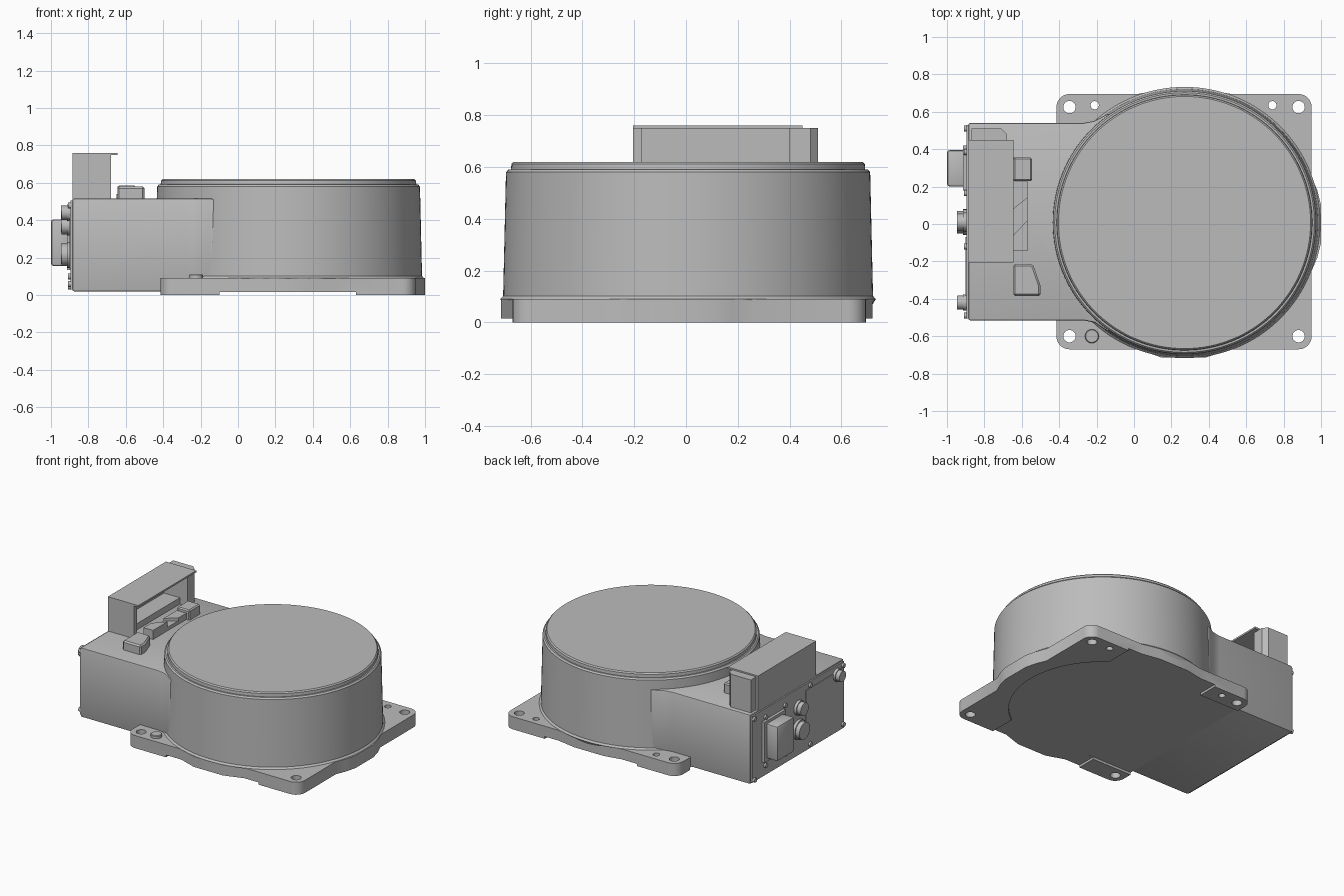
import bpy, bmesh, math
from mathutils import Matrix

if "Cube" in bpy.data.objects:
    bpy.data.objects.remove(bpy.data.objects["Cube"])

gray = bpy.data.materials.new("cast_gray")
gray.use_nodes = True
gray.diffuse_color = (0.5, 0.5, 0.5, 1)
gray.node_tree.nodes["Principled BSDF"].inputs["Base Color"].default_value = (0.5, 0.5, 0.5, 1)

CX, CY = 0.27, 0.008      # drum axis
PANEL_X = -0.885          # connector face of the side housing


def finish(name, bm):
    bmesh.ops.recalc_face_normals(bm, faces=bm.faces)
    mesh = bpy.data.meshes.new(name)
    bm.to_mesh(mesh)
    bm.free()
    mesh.materials.append(gray)
    ob = bpy.data.objects.new(name, mesh)
    bpy.context.collection.objects.link(ob)
    return ob


def prism(name, outline, z0, z1):
    bm = bmesh.new()
    face = bm.faces.new([bm.verts.new((x, y, z0)) for x, y in outline])
    top = bmesh.ops.extrude_face_region(bm, geom=[face])["geom"]
    verts = [g for g in top if isinstance(g, bmesh.types.BMVert)]
    bmesh.ops.translate(bm, verts=verts, vec=(0, 0, z1 - z0))
    return finish(name, bm)


def block(name, x, y, z):
    return prism(name, [(x[0], y[0]), (x[1], y[0]), (x[1], y[1]), (x[0], y[1])], *z)


def lathe(name, profile, x, y, sides=128):
    """Closed solid turned about a vertical axis from (radius, z) points."""
    bm = bmesh.new()
    rings = []
    for r, z in profile:
        rings.append([bm.verts.new((x + r * math.cos(a), y + r * math.sin(a), z))
                      for a in (math.tau * i / sides for i in range(sides))])
    for a, b in zip(rings, rings[1:]):
        for i in range(sides):
            j = (i + 1) % sides
            bm.faces.new((a[i], a[j], b[j], b[i]))
    bm.faces.new(rings[0])
    bm.faces.new(rings[-1])
    return finish(name, bm)


def stud(name, y, z, r, length, sides=24):
    """Cylinder standing out of the connector panel toward -x."""
    bm = bmesh.new()
    place = Matrix.Translation((PANEL_X - length / 2, y, z)) @ Matrix.Rotation(math.pi / 2, 4, 'Y')
    bmesh.ops.create_cone(bm, cap_ends=True, segments=sides, radius1=r, radius2=r,
                          depth=length, matrix=place)
    return finish(name, bm)


def modify(ob, kind, **settings):
    mod = ob.modifiers.new(kind.title(), kind)
    for key, value in settings.items():
        setattr(mod, key, value)
    bpy.context.view_layer.objects.active = ob
    bpy.ops.object.modifier_apply(modifier=mod.name)


def cut(ob, cutter):
    modify(ob, 'BOOLEAN', operation='DIFFERENCE', object=cutter, solver='EXACT')
    bpy.data.objects.remove(cutter)


def corner(x, y, r, start):
    return [(x + r * math.cos(a), y + r * math.sin(a))
            for a in (math.radians(start + 15 * i) for i in range(7))]


def bevel(ob, width, segments=2):
    modify(ob, 'BEVEL', width=width, segments=segments, limit_method='ANGLE')


# mounting plate: rounded square with shallow bulges on three sides
L, R, F, B, r = -0.415, 0.95, -0.67, 0.695, 0.07
outline = corner(L + r, F + r, r, 180)
outline += [(0.02, F), (0.15, -0.715), (0.38, -0.715), (0.52, F)]
outline += corner(R - r, F + r, r, 270)
outline += [(R, -0.25), (0.98, -0.18), (1.0, -0.1), (1.0, 0.1), (0.98, 0.18), (R, 0.25)]
outline += corner(R - r, B - r, r, 0)
outline += [(0.52, B), (0.38, 0.72), (0.15, 0.72), (0.02, B)]
outline += corner(L + r, B - r, r, 90)
plate = prism("mounting_plate", outline, 0, 0.09)

# relieved underside leaves feet at the corners
cut(plate, lathe("relief", [(0.61, -0.1), (0.61, 0.015)], CX, CY))
cut(plate, block("relief", (-0.1, 0.63), (-1, 1), (-0.1, 0.016)))
cut(plate, block("relief", (-1, -0.05), (-0.53, 0.55), (-0.1, 0.017)))

# bolt and dowel holes
for x, y, rad in [(-0.345, 0.625, 0.033), (0.88, 0.625, 0.033), (-0.345, -0.6, 0.033),
                  (0.88, -0.6, 0.033), (-0.21, 0.635, 0.022), (0.74, 0.635, 0.022)]:
    cut(plate, lathe("hole", [(rad, -0.1), (rad, 0.2)], x, y, 32))
lathe("locating_pin", [(0.037, 0.08), (0.037, 0.106), (0.033, 0.11)], -0.225, -0.6, 32)

# drum with raised lid
lathe("drum", [(0.70, 0.05), (0.725, 0.09), (0.714, 0.102), (0.703, 0.58), (0.694, 0.59)], CX, CY)
lathe("lid", [(0.685, 0.57), (0.682, 0.612), (0.674, 0.62)], CX, CY)

# side housing, flared where it meets the drum
housing = prism("side_housing", [
    (PANEL_X, -0.515), (-0.27, -0.515), (-0.21, -0.527), (-0.14, -0.575), (0.05, -0.5),
    (0.05, 0.5), (-0.14, 0.59), (-0.21, 0.552), (-0.27, 0.54), (PANEL_X, 0.54)], 0.02, 0.515)
bevel(housing, 0.008)

# connector panel
block("panel_plate", (-0.895, -0.88), (-0.505, 0.53), (0.03, 0.505))
block("upper_panel", (-0.9, -0.88), (-0.46, -0.07), (0.14, 0.46))
for y, z in [(0.51, 0.48), (0.51, 0.045), (0.385, 0.445), (0.165, 0.445), (0.165, 0.1),
             (0.385, 0.1), (-0.12, 0.48), (-0.12, 0.06), (-0.49, 0.48), (-0.49, 0.06)]:
    stud("panel_screw", y, z, 0.016, 0.024, 16)
block("connector_flange", (-0.915, -0.88), (0.18, 0.42), (0.135, 0.425))
bevel(block("large_connector", (-1.0, -0.88), (0.2, 0.395), (0.155, 0.405)), 0.015)
for y, z, rad in [(0.01, 0.37, 0.045), (0.01, 0.215, 0.06), (-0.42, 0.44, 0.038)]:
    stud("round_connector_base", y, z, rad * 1.15, 0.03)
    stud("round_connector", y, z, rad, 0.06)

# hood over the top connector, open toward the drum
block("hood_back", (PANEL_X, -0.865), (-0.205, 0.45), (0.505, 0.755))
block("hood_front_end", (PANEL_X, -0.68), (-0.205, -0.17), (0.505, 0.755))
block("hood_top", (PANEL_X, -0.645), (-0.205, 0.45), (0.748, 0.76))
prism("hood_rear_end", [(-0.87, 0.4), (-0.68, 0.4), (-0.68, 0.48), (-0.71, 0.51),
                        (-0.87, 0.51)], 0.505, 0.75)
block("hood_inner_step", (-0.87, -0.74), (-0.18, 0.41), (0.505, 0.56))

# clamp pieces beside the hood
small = prism("small_clamp", [(-0.645, -0.385), (-0.5, -0.385), (-0.5, -0.33),
                              (-0.54, -0.215), (-0.645, -0.215)], 0.505, 0.58)
bevel(small, 0.01, 1)
block("clamp_base", (-0.65, -0.57), (-0.145, 0.355), (0.505, 0.54))
prism("clamp_front", [(-0.645, -0.145), (-0.57, -0.145), (-0.57, 0.02),
                      (-0.645, -0.06)], 0.505, 0.58)
prism("clamp_middle", [(-0.645, 0.08), (-0.57, 0.14), (-0.57, 0.24), (-0.645, 0.24)], 0.505, 0.56)
bevel(block("clamp_rear", (-0.645, -0.545), (0.23, 0.355), (0.505, 0.585)), 0.008, 1)

# smooth round surfaces, keep hard edges
bpy.ops.object.select_all(action='DESELECT')
for ob in bpy.context.scene.objects:
    if ob.type == 'MESH' and gray.name in ob.data.materials:
        ob.select_set(True)
        bpy.context.view_layer.objects.active = ob
bpy.ops.object.shade_smooth_by_angle(angle=math.radians(30))
